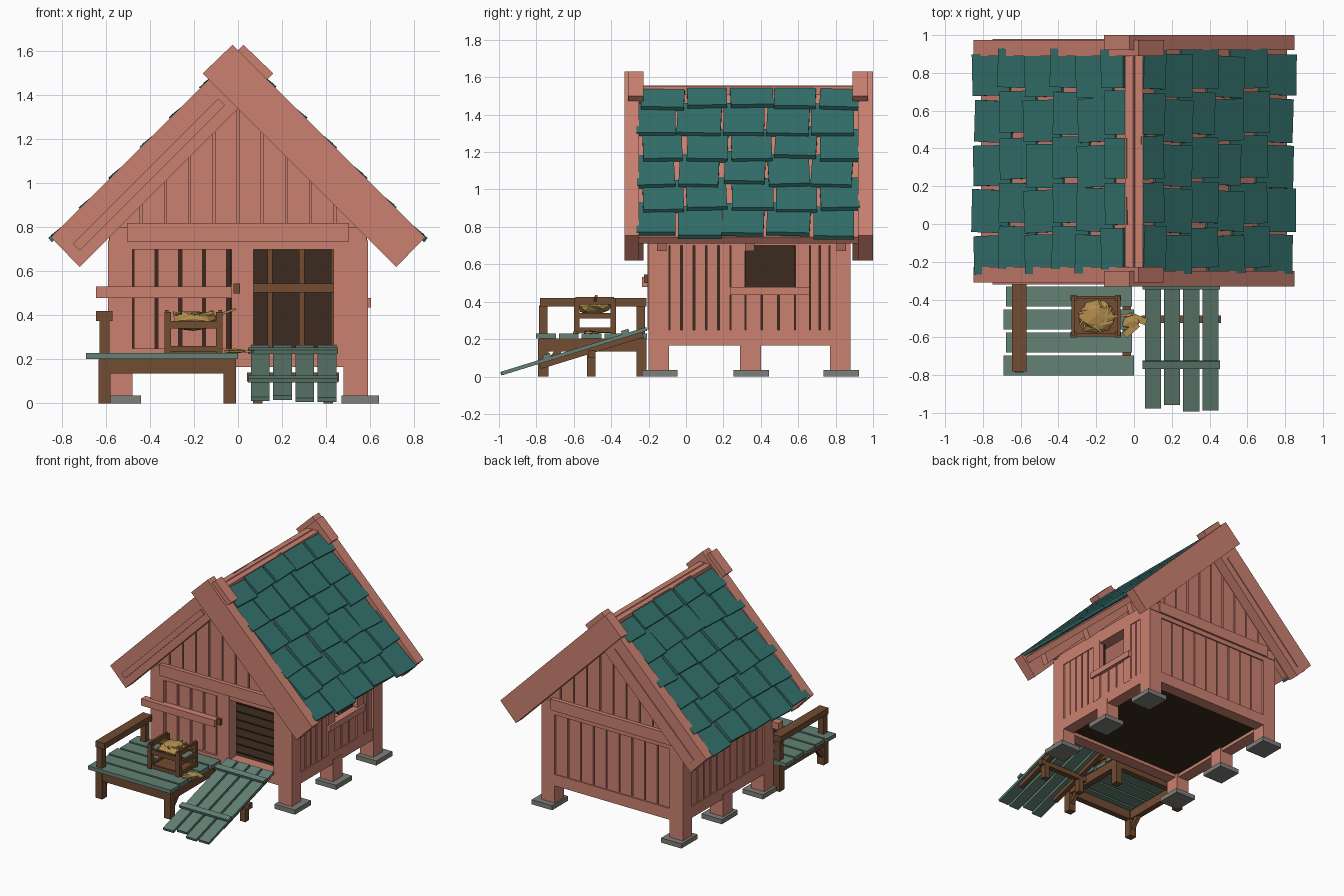
import bpy, bmesh, math, random
from mathutils import Matrix, Vector

if "Cube" in bpy.data.objects:
    bpy.data.objects.remove(bpy.data.objects["Cube"])
random.seed(4)


def material(name, rgb):
    m = bpy.data.materials.new(name)
    m.use_nodes = True
    m.diffuse_color = (*rgb, 1)
    m.node_tree.nodes["Principled BSDF"].inputs["Base Color"].default_value = (*rgb, 1)
    return m


RED = material("faded red wood", (0.60, 0.22, 0.165))
TEAL = material("teal shingle", (0.034, 0.165, 0.152))
GREEN = material("grey green plank", (0.125, 0.22, 0.175))
BROWN = material("brown timber", (0.165, 0.072, 0.032))
DARK = material("dark interior", (0.045, 0.024, 0.013))
HAY = material("straw", (0.45, 0.27, 0.075))
STONE = material("grey stone", (0.21, 0.215, 0.19))


class Part:
    """Gathers simple solids into one named object."""

    def __init__(self, name, mat):
        self.name, self.mat, self.bm = name, mat, bmesh.new()

    def placed(self, matrix, size):
        bmesh.ops.create_cube(self.bm, size=1, matrix=matrix @ Matrix.Diagonal((*size, 1)))
        return self

    def box(self, x0, x1, y0, y1, z0, z1):
        mid = Vector((x0 + x1, y0 + y1, z0 + z1)) / 2
        return self.placed(Matrix.Translation(mid), (x1 - x0, y1 - y0, z1 - z0))

    def bar(self, a, b, width, thick):
        a, b = Vector(a), Vector(b)
        rot = (b - a).to_track_quat('X', 'Z').to_matrix().to_4x4()
        return self.placed(Matrix.Translation((a + b) / 2) @ rot, ((b - a).length, width, thick))

    def prism(self, points, y0, y1):
        face = self.bm.faces.new([self.bm.verts.new((x, y0, z)) for x, z in points])
        new = bmesh.ops.extrude_face_region(self.bm, geom=[face])["geom"]
        verts = [g for g in new if isinstance(g, bmesh.types.BMVert)]
        bmesh.ops.translate(self.bm, vec=(0, y1 - y0, 0), verts=verts)
        return self

    def lump(self, centre, size, detail=2):
        m = Matrix.Translation(centre) @ Matrix.Diagonal((*size, 1))
        for v in bmesh.ops.create_icosphere(self.bm, subdivisions=detail, radius=1, matrix=m)["verts"]:
            v.co += Vector([random.uniform(-0.12, 0.12) * s for s in size])
        return self

    def done(self):
        bmesh.ops.recalc_face_normals(self.bm, faces=self.bm.faces)
        mesh = bpy.data.meshes.new(self.name)
        self.bm.to_mesh(mesh)
        self.bm.free()
        mesh.materials.append(self.mat)
        bpy.context.collection.objects.link(bpy.data.objects.new(self.name, mesh))


def spans(a, b, n, gap):
    step = (b - a) / n
    return [(a + i * step + gap / 2, a + (i + 1) * step - gap / 2) for i in range(n)]


# Footings and posts
feet, posts = Part("footings", STONE), Part("posts", RED)
for s in (-1, 1):
    for y, top in ((-0.145, 0.74), (0.345, 0.2), (0.825, 0.74)):
        cx = s * 0.535
        posts.box(cx - 0.055, cx + 0.055, y - 0.055, y + 0.055, 0.03, top)
        fx = cx + (0.02 if s > 0 else 0.01)
        feet.box(fx - 0.085, fx + 0.085, y - 0.09, y + 0.1, 0, 0.035)
feet.done()
posts.done()

# Sill frame and top plates
frame = Part("wall_frame", RED)
for z0, z1 in ((0.165, 0.25), (0.7, 0.8)):
    for s in (-1, 1):
        frame.box(s * 0.54 - 0.046, s * 0.54 + 0.046, -0.195, 0.875, z0, z1)
    frame.box(-0.5, 0.5, -0.2, -0.11, z0, z1)
    frame.box(-0.5, 0.5, 0.79, 0.88, z0, z1)
for y0, y1 in ((-0.215, -0.12), (0.8, 0.895)):
    frame.box(-0.505, 0.505, y0, y1, 0.735, 0.82)
    frame.box(-0.585, 0.585, y0 + 0.01, y1 - 0.01, 0.735, 0.8)
frame.box(-0.03, 0.07, -0.205, -0.12, 0.25, 0.74)
frame.box(0.435, 0.5, -0.2, -0.12, 0.25, 0.74)
frame.done()

# Plank walls
walls = Part("wall_planks", RED)
for a, b in spans(-0.48, -0.045, 4, 0.014):
    walls.box(a, b, -0.185, -0.16, 0.24, 0.74)
for a, b in spans(-0.48, 0.48, 9, 0.01):
    walls.box(a, b, 0.845, 0.87, 0.24, 0.74)
for a, b in spans(-0.09, 0.77, 11, 0.01):
    walls.box(-0.58, -0.555, a, b, 0.24, 0.72)
for a, b in spans(-0.09, 0.24, 5, 0.01) + spans(0.66, 0.77, 2, 0.01):
    walls.box(0.555, 0.58, a, b, 0.24, 0.72)
for a, b in spans(0.315, 0.585, 3, 0.01):
    walls.box(0.555, 0.58, a, b, 0.24, 0.46)
walls.done()

# Side window surround
window = Part("window_frame", RED)
for y in (0.24, 0.585):
    window.box(0.55, 0.588, y, y + 0.075, 0.24, 0.72)
window.box(0.55, 0.605, 0.235, 0.66, 0.435, 0.48).done()

# Dark lining and floor
lining = Part("interior_lining", DARK)
lining.box(-0.55, -0.535, -0.16, 0.84, 0.2, 0.8)
lining.box(-0.54, 0.54, 0.825, 0.84, 0.2, 0.8)
lining.box(-0.54, -0.035, -0.155, -0.14, 0.2, 0.78)
lining.box(0.535, 0.55, -0.16, 0.32, 0.2, 0.8).box(0.535, 0.55, 0.58, 0.84, 0.2, 0.8)
lining.box(0.535, 0.55, 0.32, 0.58, 0.2, 0.47)
lining.box(-0.54, 0.54, -0.15, 0.83, 0.19, 0.215)
for a, b in spans(-0.15, 0.82, 9, 0.012):
    lining.box(-0.53, 0.53, a, b, 0.215, 0.235)
lining.done()

# Inner studs on the back wall
studs = Part("inner_studs", BROWN)
for i in range(-3, 4):
    studs.box(i * 0.145 - 0.012, i * 0.145 + 0.012, 0.8, 0.826, 0.23, 0.78)
studs.box(-0.53, 0.53, 0.785, 0.815, 0.505, 0.545)
studs.box(-0.02, 0.01, -0.225, -0.2, 0.5, 0.545).done()

# Gable planks with tops cut to the roof slope
gables = Part("gable_planks", RED)
for y0, y1, inner in ((-0.185, -0.16, -0.15), (0.84, 0.865, 0.83)):
    for a, b in spans(-0.66, 0.66, 12, 0.01):
        gables.prism([(a, 0.78), (b, 0.78), (b, 1.47 - abs(b)), (a, 1.47 - abs(a))], y0, y1)
    gables.prism([(-0.6, 0.79), (0.6, 0.79), (0.6, 0.85), (0, 1.45), (-0.6, 0.85)], inner - 0.01, inner + 0.01)
gables.done()

# Crossed barge boards, with a raised strip on the right hand pair
barge = Part("barge_boards", RED)
board = [(-0.85, 0.755), (-0.72, 0.62), (0.16, 1.5), (0.025, 1.63)]
strip = [(-0.75, 0.725), (-0.72, 0.695), (-0.06, 1.355), (-0.09, 1.385)]
for y in (-0.31, 0.89):
    barge.prism(board, y, y + 0.083)
for y in (-0.33, 0.92):
    barge.prism([(-x, z) for x, z in board], y, y + 0.08)
barge.prism(strip, -0.32, -0.3).prism(strip, 0.96, 0.98).done()

# Roof deck, ridge beam and rafters
deck = Part("roof_deck", RED)
for s in (-1, 1):
    deck.prism([(0, 1.555), (s * 0.81, 0.745), (s * 0.783, 0.71), (0, 1.495)], -0.25, 0.92)
    for y in (-0.13, 0.34, 0.83):
        deck.prism([(s * 0.2, 1.31), (s * 0.755, 0.755), (s * 0.72, 0.67), (s * 0.2, 1.19)], y - 0.025, y + 0.025)
deck.box(-0.048, 0.048, -0.23, 0.9, 1.46, 1.55).done()

# Shingles laid in overlapping uneven rows
shingles = Part("roof_shingles", TEAL)
for s in (-1, 1):
    for row in range(6):
        length = 0.25 if row < 5 else 0.15
        low = 0.825 - 0.137 * row
        shift = 0.04 * (row % 2) - 0.02
        for a, b in spans(-0.265, 0.925, 5, 0.016):
            a = max(-0.265, a + shift + random.uniform(-0.008, 0.008))
            b = min(0.925, b + shift + random.uniform(-0.008, 0.008))
            end = low + random.uniform(-0.014, 0.008)
            slope = Vector((s, 0, -1)).normalized()
            up = Vector((s, 0, 1)).normalized()
            u = (slope + up * 0.11).normalized()
            n = (up - slope * 0.11).normalized()
            pos = Vector((s * end, (a + b) / 2, 1.555 - end)) + up * 0.029 - u * length / 2
            m = Matrix((u, (0, 1, 0), n)).transposed().to_4x4()
            turn = Matrix.Rotation(random.uniform(-0.045, 0.045), 4, 'Z')
            shingles.placed(Matrix.Translation(pos) @ m @ turn, (length, b - a, 0.025))
shingles.done()

# Front wall rail
Part("wall_rail", RED).box(-0.645, -0.03, -0.235, -0.18, 0.48, 0.532).done()

# Porch deck
porch = Part("porch_planks", GREEN)
for i, (a, b) in enumerate(spans(-0.81, -0.2, 5, 0.016)):
    porch.box(-0.69 + 0.012 * (i % 2), 0.0 - 0.01 * (i % 2), a, b, 0.202, 0.23)
porch.done()
base = Part("porch_frame", BROWN)
for x in (-0.635, -0.065):
    for y in (-0.79, -0.265):
        base.box(x, x + 0.055, y, y + 0.055, 0, 0.2)
    base.box(x + 0.005, x + 0.05, -0.785, -0.21, 0.135, 0.202)
    base.bar((x + 0.027, -0.76, 0.05), (x + 0.027, -0.66, 0.16), 0.03, 0.03)
for y in (-0.785, -0.26):
    base.box(-0.63, -0.015, y, y + 0.045, 0.135, 0.202)
base.done()
rail = Part("porch_handrail", BROWN)
for y in (-0.785, -0.265):
    rail.box(-0.63, -0.585, y, y + 0.045, 0.2, 0.38)
rail.box(-0.645, -0.57, -0.78, -0.21, 0.375, 0.42).done()

# Ramp with cleats, stringers and trestle
ramp = Part("ramp_planks", GREEN)
rise = 0.24 / 0.78
for (a, b), y in zip(spans(0.05, 0.455, 4, 0.016), (-0.975, -0.955, -0.99, -0.985)):
    x = (a + b) / 2
    ramp.bar((x, y, 0.255 + (y + 0.21) * rise), (x, -0.21, 0.255), b - a, 0.02)
for y in (-0.325, -0.745):
    z = 0.275 + (y + 0.21) * rise
    ramp.bar((0.25, y - 0.02, z - 0.006), (0.25, y + 0.02, z + 0.006), 0.41, 0.02)
ramp.done()
trestle = Part("ramp_support", BROWN)
for x in (0.09, 0.41):
    trestle.bar((x, -0.78, 0.055), (x, -0.23, 0.224), 0.035, 0.03)
    trestle.box(x - 0.022, x + 0.022, -0.53, -0.485, 0, 0.14)
trestle.box(0.04, 0.46, -0.525, -0.485, 0.1, 0.14).done()

# Slatted crate
crate = Part("crate", BROWN)
for x in (-0.335, -0.1):
    for y in (-0.6, -0.405):
        crate.box(x, x + 0.03, y, y + 0.03, 0.23, 0.415)
for z0, z1 in ((0.235, 0.262), (0.34, 0.375)):
    for y in (-0.595, -0.395):
        crate.box(-0.32, -0.085, y, y + 0.015, z0, z1)
for z0, z1 in ((0.235, 0.262), (0.31, 0.34), (0.385, 0.425)):
    for x in (-0.332, -0.088):
        crate.box(x, x + 0.016, -0.59, -0.385, z0, z1)
crate.box(-0.32, -0.085, -0.585, -0.39, 0.232, 0.245).done()

# Straw heap, loose stalks and spilled tuft
straw = Part("straw_heap", HAY)
straw.lump((-0.2, -0.49, 0.375), (0.1, 0.088, 0.045))
for i in range(14):
    t = random.uniform(0, math.tau)
    c = Vector((-0.2 + 0.06 * math.cos(t), -0.49 + 0.05 * math.sin(t), 0.405))
    d = Vector((math.cos(t + 1), math.sin(t + 1), random.uniform(-0.1, 0.3))) * 0.05
    straw.bar(c - d, c + d, 0.01, 0.008)
straw.bar((-0.12, -0.49, 0.39), (-0.01, -0.48, 0.43), 0.014, 0.01)
straw.lump((-0.02, -0.52, 0.237), (0.05, 0.04, 0.012), 1)
straw.bar((-0.05, -0.59, 0.236), (0.02, -0.53, 0.238), 0.035, 0.01)
straw.bar((-0.03, -0.48, 0.236), (0.065, -0.52, 0.236), 0.035, 0.01)
straw.done()
